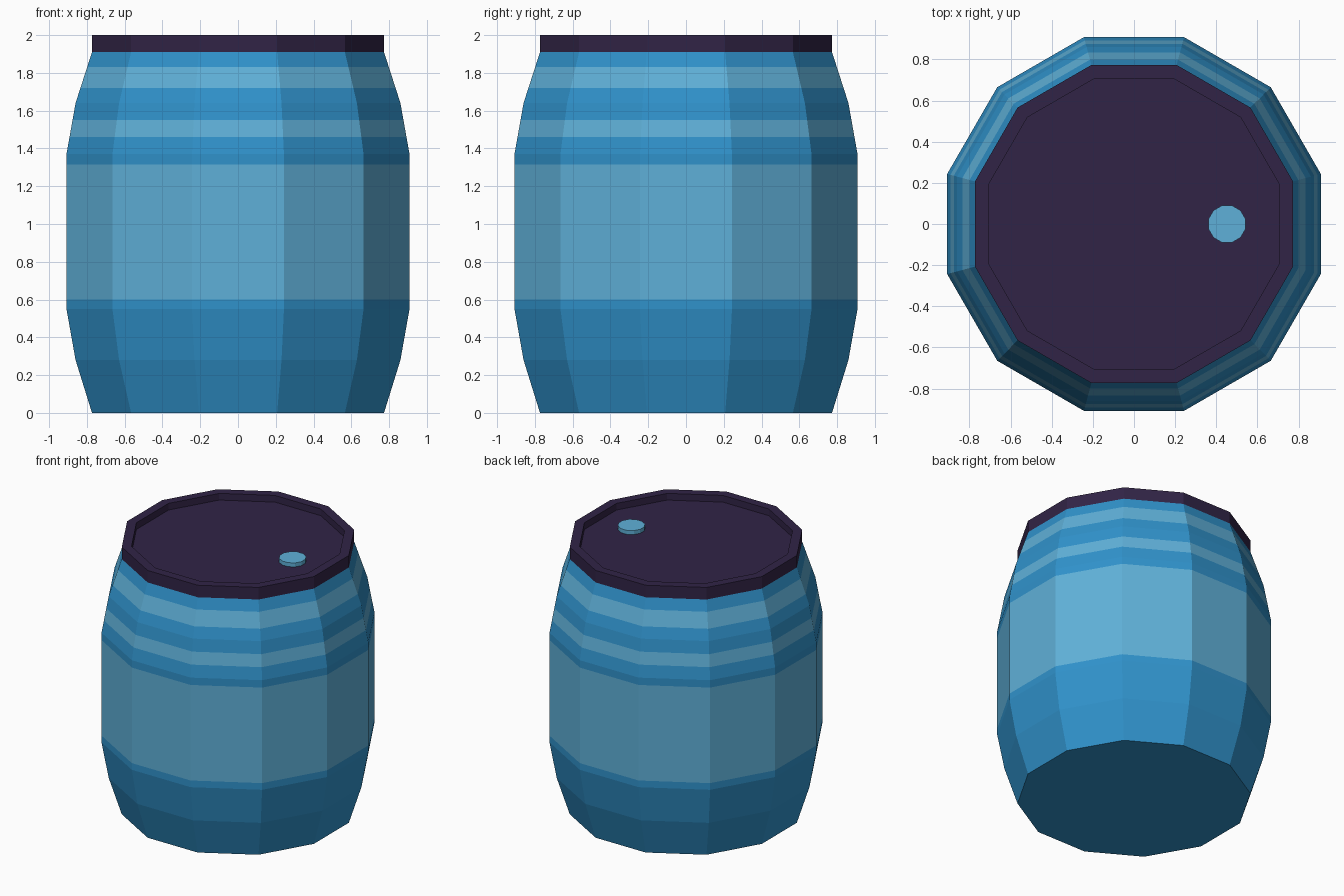
import bpy, bmesh, math

if "Cube" in bpy.data.objects:
    bpy.data.objects.remove(bpy.data.objects["Cube"])

SIDES = 12


def material(name, hex_colour):
    def lin(c):
        c /= 255
        return c / 12.92 if c <= 0.04045 else ((c + 0.055) / 1.055) ** 2.4
    m = bpy.data.materials.new(name)
    rgb = [lin(int(hex_colour[i:i + 2], 16)) for i in (0, 2, 4)]
    m.diffuse_color = (*rgb, 1)
    m.use_nodes = True
    m.node_tree.nodes["Principled BSDF"].inputs["Base Color"].default_value = m.diffuse_color
    return m


blue = material("drum blue", "3092CB")
light = material("pale blue", "5FB0D8")
dark = material("dark purple", "312446")


def lathe(name, profile, mats, bands, centre=(0, 0, 0)):
    """Spin (apothem, z) points into a flat-sided solid; bands give one material per step."""
    bm = bmesh.new()
    rings = []
    for apothem, z in profile:
        r = apothem / math.cos(math.pi / SIDES)
        angles = [2 * math.pi * (i + 0.5) / SIDES for i in range(SIDES)]
        rings.append([bm.verts.new((r * math.cos(a), r * math.sin(a), z)) for a in angles])
    for lower, upper, band in zip(rings, rings[1:], bands):
        for i in range(SIDES):
            j = (i + 1) % SIDES
            f = bm.faces.new((lower[i], lower[j], upper[j], upper[i]))
            f.material_index = band
    bm.faces.new(rings[0][::-1]).material_index = bands[0]
    bm.faces.new(rings[-1]).material_index = bands[-1]
    mesh = bpy.data.meshes.new(name)
    bm.to_mesh(mesh)
    bm.free()
    for m in mats:
        mesh.materials.append(m)
    ob = bpy.data.objects.new(name, mesh)
    ob.location = centre
    bpy.context.collection.objects.link(ob)
    return ob


# Bulging body outline, with extra rings cut in where the painted stripes begin and end
outline = [(0.773, 0), (0.86, 0.28), (0.908, 0.55), (0.908, 1.37), (0.86, 1.64), (0.773, 1.91)]
stripe_edges = [0.60, 1.315, 1.46, 1.55, 1.72, 1.83]
stripes = list(zip(stripe_edges[::2], stripe_edges[1::2]))


def apothem_at(z):
    for (r0, z0), (r1, z1) in zip(outline, outline[1:]):
        if z0 <= z <= z1:
            return r0 + (r1 - r0) * (z - z0) / (z1 - z0)


heights = sorted([z for _, z in outline] + stripe_edges)
body = [(apothem_at(z), z) for z in heights]
bands = [int(any(a <= (z0 + z1) / 2 <= b for a, b in stripes))
         for z0, z1 in zip(heights, heights[1:])]

# Dark rim and recessed lid continue the same solid
body += [(0.773, 2.0), (0.708, 2.0), (0.708, 1.95)]
bands += [2, 2, 2]
lathe("barrel", body, [blue, light, dark], bands)

# Bung on the lid
lathe("bung_cap", [(0.09, 1.945), (0.09, 1.98)], [light], [0], (0.452, 0, 0))
